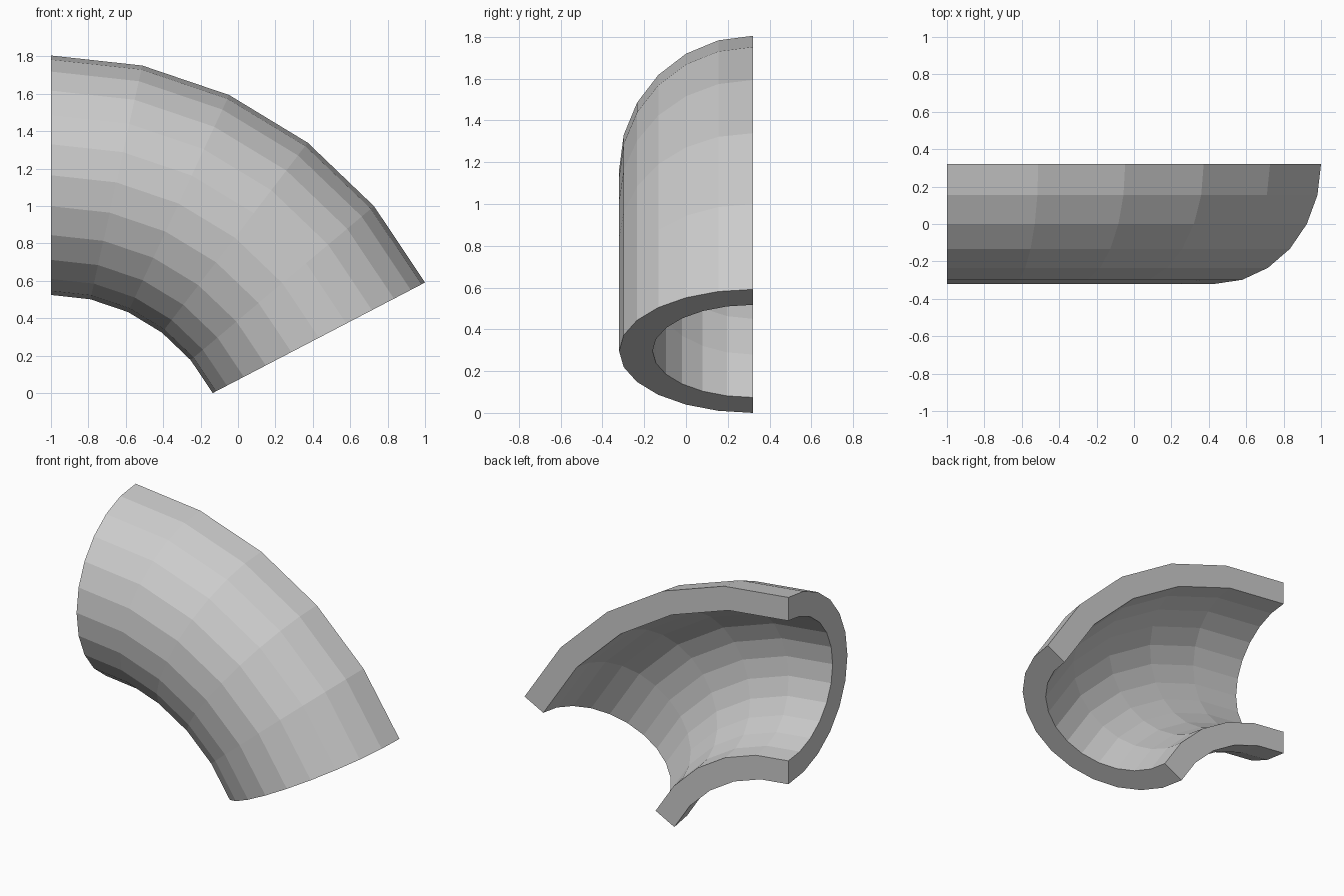
import bpy, bmesh
from math import sin, cos, pi, radians

if "Cube" in bpy.data.objects:
    bpy.data.objects.remove(bpy.data.objects["Cube"])

BEND = radians(62.5)     # total sweep of the elbow
STEPS = 5                # segments along the bend
SIDES = 12               # segments around the half circle
R_OUT, R_IN = 0.64, 0.48
R_BEND = 2 / sin(BEND) - R_OUT
PIVOT_X, PIVOT_Z = -1.0, -(R_BEND - R_OUT) * cos(BEND)
CUT_Y = R_OUT / 2        # flat open side


def arc(radius):
    """Half circle as (distance from bend axis, y), from outside of bend to inside."""
    angles = [pi * i / SIDES for i in range(SIDES + 1)]
    return [(R_BEND + radius * cos(a), CUT_Y - radius * sin(a)) for a in angles]


# C-shaped wall profile
profile = arc(R_OUT) + arc(R_IN)[::-1]

# Sweep the profile around the bend axis
bm = bmesh.new()
rings = []
for s in range(STEPS + 1):
    t = BEND * s / STEPS
    rings.append([bm.verts.new((PIVOT_X + d * sin(t), y, PIVOT_Z + d * cos(t)))
                  for d, y in profile])
n = len(profile)
for a, b in zip(rings, rings[1:]):
    for i in range(n):
        j = (i + 1) % n
        bm.faces.new((a[i], a[j], b[j], b[i]))

# Wall thickness at both ends, as a strip of quads
for ring in (rings[0], rings[-1]):
    for i in range(SIDES):
        bm.faces.new((ring[i], ring[i + 1], ring[n - 2 - i], ring[n - 1 - i]))

bmesh.ops.recalc_face_normals(bm, faces=bm.faces)
mesh = bpy.data.meshes.new("half_pipe_elbow")
bm.to_mesh(mesh)
bm.free()
elbow = bpy.data.objects.new("half_pipe_elbow", mesh)
bpy.context.collection.objects.link(elbow)
